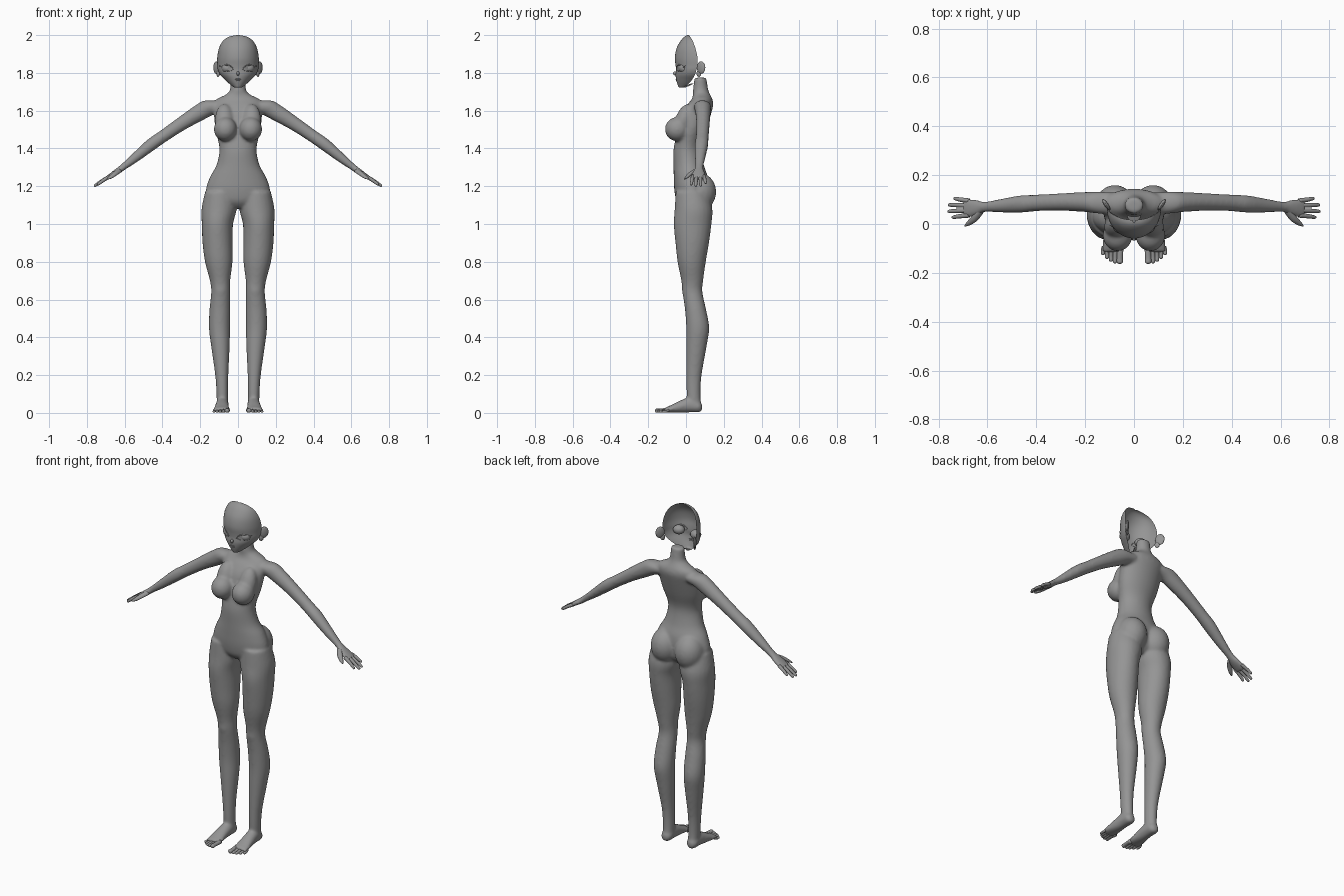
import bpy, bmesh, math
from mathutils import Vector, Matrix

if "Cube" in bpy.data.objects:
    bpy.data.objects.remove(bpy.data.objects["Cube"])

grey = bpy.data.materials.new("mannequin grey")
grey.use_nodes = True
grey.diffuse_color = (0.3, 0.3, 0.3, 1)
grey.node_tree.nodes["Principled BSDF"].inputs["Base Color"].default_value = (0.3, 0.3, 0.3, 1)

X, Y, Z = Vector((1, 0, 0)), Vector((0, 1, 0)), Vector((0, 0, 1))


def spline(rows, steps=4):
    """Catmull-Rom refinement of a list of number tuples."""
    out = []
    for i in range(len(rows) - 1):
        a, b, c, d = (rows[min(max(k, 0), len(rows) - 1)] for k in range(i - 1, i + 3))
        for s in range(steps):
            t = s / steps
            out.append([q + t / 2 * (r - p + t * (2*p - 5*q + 4*r - w + t * (3*q - p - 3*r + w)))
                        for p, q, r, w in zip(a, b, c, d)])
    return out + [list(rows[-1])]


def loft(bm, rows, side, up, n=24):
    """Closed tube through rows of (x, y, z, side radius, up radius)."""
    rings = []
    for x, y, z, a, b in spline(rows):
        c = Vector((x, y, z))
        rings.append([bm.verts.new(c + side * a * math.cos(k * math.tau / n)
                                   + up * b * math.sin(k * math.tau / n)) for k in range(n)])
    for r, q in zip(rings, rings[1:]):
        for k in range(n):
            bm.faces.new((r[k], r[(k + 1) % n], q[(k + 1) % n], q[k]))
    bm.faces.new(rings[0])
    bm.faces.new(rings[-1])


def ball(bm, centre, radii, turn=Matrix.Identity(4)):
    bmesh.ops.create_uvsphere(bm, u_segments=24, v_segments=16, radius=1,
                              matrix=Matrix.Translation(centre) @ turn @ Matrix.Diagonal((*radii, 1)))


def finish(bm, name, fix=True):
    if fix:
        bmesh.ops.recalc_face_normals(bm, faces=bm.faces)
    for f in bm.faces:
        f.smooth = True
    mesh = bpy.data.meshes.new(name)
    bm.to_mesh(mesh)
    bm.free()
    mesh.materials.append(grey)
    ob = bpy.data.objects.new(name, mesh)
    bpy.context.collection.objects.link(ob)
    return ob


# Torso: z, front y, back y, half width
body = bmesh.new()
torso = [(1.085, -.02, .08, .05), (1.12, -.05, .11, .15), (1.18, -.062, .12, .17),
         (1.25, -.065, .115, .148), (1.31, -.066, .095, .115), (1.38, -.067, .082, .099),
         (1.43, -.06, .085, .103), (1.5, -.045, .108, .12), (1.58, -.025, .132, .128),
         (1.63, .005, .144, .13), (1.66, .03, .14, .115), (1.685, .037, .128, .065),
         (1.71, .037, .118, .043), (1.775, .045, .108, .038)]
loft(body, [(0, (f + b) / 2, z, w, (b - f) / 2) for z, f, b, w in torso], X, Y, 32)

# Leg: x, y, z, half width, half depth
leg = [(.095, .03, 1.17, .08, .085), (.1, .04, 1.08, .093, .1), (.109, .035, 1, .083, .1),
       (.108, .033, .9, .08, .089), (.102, .03, .8, .073, .075), (.095, .033, .7, .054, .058),
       (.092, .034, .64, .05, .053), (.096, .05, .55, .055, .056), (.098, .062, .45, .056, .061),
       (.093, .055, .35, .049, .054), (.086, .042, .2, .035, .041), (.083, .04, .1, .031, .037),
       (.082, .045, .03, .03, .036)]
foot = [(.084, .086, .03, .012, .015), (.083, .07, .032, .03, .029), (.083, .02, .042, .034, .04),
        (.085, -.03, .033, .037, .033), (.087, -.08, .021, .043, .02), (.089, -.115, .014, .042, .012)]
# Arm and palm: x, y, z, half width along y, half thickness
arm = [(.09, .085, 1.625, .045, .035), (.15, .088, 1.618, .045, .045), (.2, .09, 1.592, .041, .045),
       (.3, .09, 1.53, .036, .037), (.4, .086, 1.462, .034, .033), (.46, .082, 1.42, .036, .033),
       (.54, .075, 1.355, .029, .026), (.61, .07, 1.3, .022, .018), (.645, .066, 1.274, .034, .016),
       (.69, .066, 1.245, .041, .011), (.7, .066, 1.239, .036, .008)]
arm_up = Vector((.6, 0, .8))
for s in (1, -1):
    flip = lambda rows: [(s * r[0], *r[1:]) for r in rows]
    loft(body, flip(leg), X, Y)
    loft(body, flip(foot), X, Z)
    loft(body, flip(arm), Y, Vector((s * arm_up.x, 0, arm_up.z)))
    # Chest and seat volumes
    ball(body, (s * .067, -.046, 1.502), (.061, .066, .064))
    ball(body, (s * .072, -.012, 1.55), (.05, .045, .09), Matrix.Rotation(-.35, 4, 'X'))
    ball(body, (s * .078, .073, 1.17), (.082, .087, .1))
    # Kneecap
    ball(body, (s * .092, .0, .65), (.03, .022, .035))
ob = finish(body, "body")
remesh = ob.modifiers.new("blend parts", 'REMESH')
remesh.mode = 'VOXEL'
remesh.voxel_size = .0075
remesh.use_smooth_shade = True
soften = ob.modifiers.new("soften", 'SMOOTH')
soften.factor = .5
soften.iterations = 10

# Fingers: base y, tip x, tip y, tip z
digits = [(.036, .745, .028, 1.207), (.056, .762, .052, 1.2), (.076, .76, .078, 1.201),
          (.095, .738, .104, 1.215)]
for s, label in ((1, "left"), (-1, "right")):
    up = Vector((s * arm_up.x, 0, arm_up.z))
    bm = bmesh.new()
    for y, tx, ty, tz in digits:
        mid = [(.68 + tx) / 2, (y + ty) / 2, (1.25 + tz) / 2 + .003]
        loft(bm, [(s * .675, y, 1.254, .01, .01), (s * mid[0], *mid[1:], .009, .009),
                  (s * (tx - .006), ty, tz + .004, .007, .007), (s * tx, ty, tz, .002, .002)], Y, up, 12)
    loft(bm, [(s * .625, .055, 1.285, .012, .013), (s * .65, .025, 1.267, .014, .012),
              (s * .675, .004, 1.248, .01, .009), (s * .692, -.008, 1.238, .003, .003)],
         Vector((s * .5, .85, 0)), up, 12)
    finish(bm, label + "_fingers")
    # Toes, shrinking outwards
    bm = bmesh.new()
    for i in range(5):
        r = .0125 if i == 0 else .0095 - i * .0005
        x, tip = .058 + i * .0165 + (i > 0) * .003, -.163 + i * i * .0022
        loft(bm, [(s * (x - .003), -.09, .014, r, r), (s * x, tip + .025, r + .001, r, r * .8),
                  (s * x, tip + .006, r, r, r * .9), (s * x, tip, r, r * .4, r * .4)], X, Z, 12)
    finish(bm, label + "_toes")

# Face shell, open behind: z, half width, front y, rear edge y
face = [(2.0, .006, .008, .016), (1.992, .045, -.008, .022), (1.97, .079, -.028, .035),
        (1.93, .101, -.05, .05), (1.88, .11, -.059, .061), (1.84, .109, -.055, .061),
        (1.815, .106, -.053, .055), (1.79, .094, -.055, .047), (1.765, .07, -.052, .033),
        (1.74, .043, -.045, .012), (1.722, .018, -.036, -.012), (1.728, .02, -.015, .01),
        (1.745, .032, .03, .045)]
rows, n = spline(face), 32


def face_y(x, z):
    """Front surface depth of the face at x, z."""
    r = min(rows[:40], key=lambda q: abs(q[0] - z))
    return r[3] + (r[2] - r[3]) * math.sqrt(max(0, 1 - (x / r[1]) ** 2))


bm = bmesh.new()
rings = [[bm.verts.new((w * math.sin(t), b + (f - b) * math.cos(t), z))
          for t in (math.pi * (k / n - .5) for k in range(n + 1))] for z, w, f, b in rows]
for r, q in zip(rings, rings[1:]):
    for k in range(n):
        bm.faces.new((r[k], q[k], q[k + 1], r[k + 1]))
finish(bm, "face_shell", fix=False)

# Nose and lips
bm = bmesh.new()
ball(bm, (0, -.056, 1.797), (.008, .013, .011), Matrix.Rotation(-.4, 4, 'X'))
for z, w in ((1.767, .015), (1.76, .011)):
    ball(bm, (0, face_y(0, z) + .001, z), (w, .004, .003))
finish(bm, "nose_and_lips")

for s, label in ((1, "left"), (-1, "right")):
    # Eyeball inside the shell
    bm = bmesh.new()
    ball(bm, (s * .055, -.012, 1.825), (.032, .027, .026), Matrix.Rotation(s * .3, 4, 'Z'))
    finish(bm, label + "_eyeball")
    # Upper and lower lids as thin ridges
    bm = bmesh.new()
    for rise, thick in ((.019, .003), (-.014, .0018)):
        lid = []
        for k in range(9):
            u = k / 4 - 1
            x, z = .056 + .032 * u, 1.824 + rise * (1 - u * u) + .004 * u
            lid.append((s * x, face_y(x, z), z, thick, thick))
        loft(bm, lid, Y, Z, 8)
    # Outer lash flick
    loft(bm, [(s * .083, face_y(.083, 1.828), 1.83, .004, .003),
              (s * .1, face_y(.09, 1.835), 1.838, .001, .001)], Y, Z, 8)
    finish(bm, label + "_eyelids")
    # Ear: slanted cup with a lobe
    bm = bmesh.new()
    slant = Matrix.Rotation(-s * .6, 4, 'Z')
    ball(bm, (s * .114, .08, 1.828), (.009, .026, .033), slant)
    ball(bm, (s * .105, .068, 1.797), (.007, .014, .018), slant)
    finish(bm, label + "_ear")
